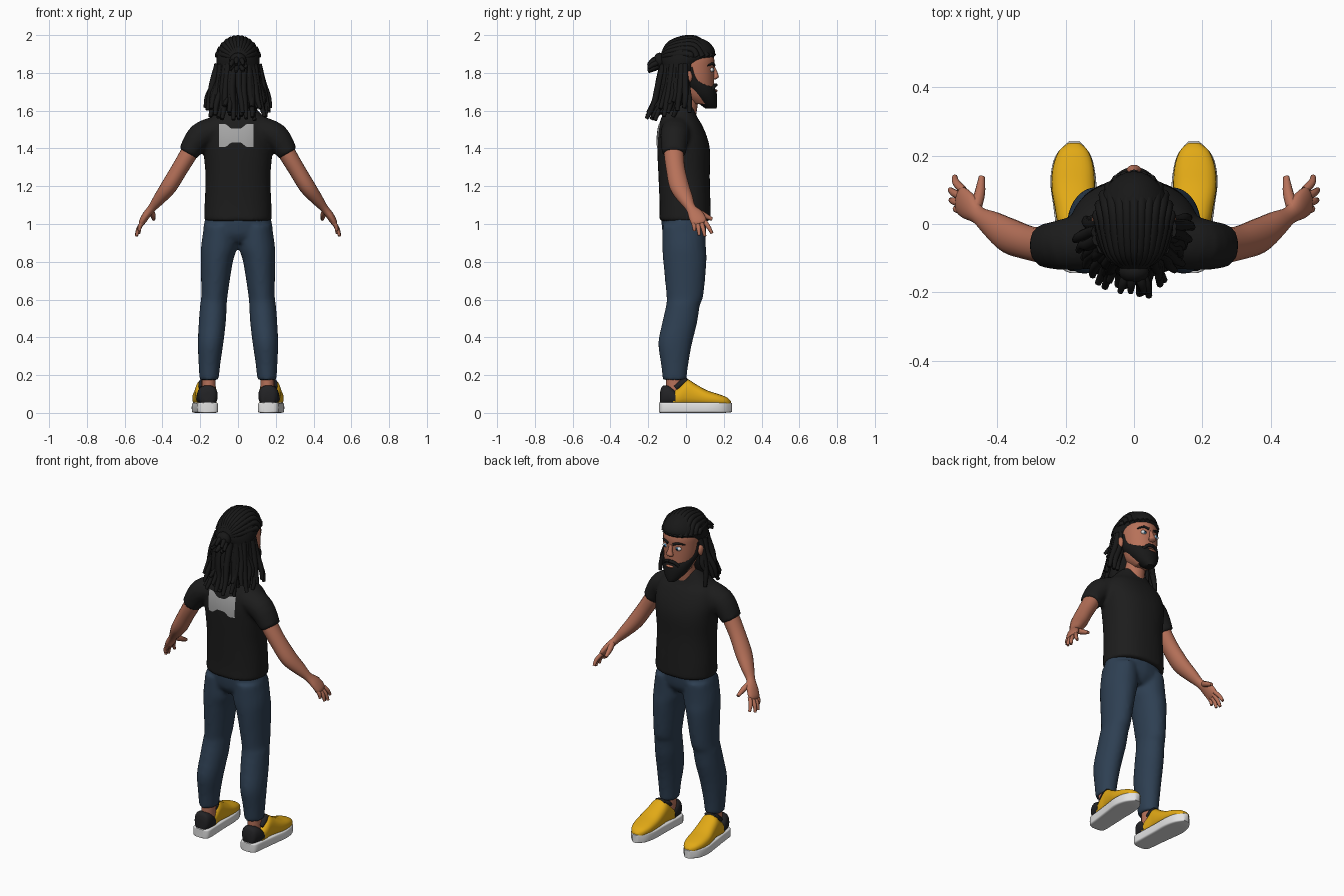
import bpy, bmesh, math, random
from mathutils import Vector, Matrix

random.seed(4)
old = bpy.data.objects.get("Cube")
if old:
    bpy.data.objects.remove(old)


def material(name, *rgb):
    m = bpy.data.materials.new(name)
    m.use_nodes = True
    m.diffuse_color = (*rgb, 1)
    m.node_tree.nodes["Principled BSDF"].inputs["Base Color"].default_value = (*rgb, 1)
    return m


SKIN = material("warm skin", .47, .165, .1)
HAIR = material("black hair", .009, .009, .009)
SHIRT = material("black cloth", .012, .012, .012)
DENIM = material("blue denim", .027, .05, .085)
YELLOW = material("yellow shoe", .76, .4, .008)
WHITE = material("white rubber", .75, .75, .75)
GREY = material("grey print", .4, .4, .4)
DARK = material("charcoal shoe", .016, .016, .018)
BLUE = material("blue iris", .06, .2, .38)

X, Y, Z = Vector((1, 0, 0)), Vector((0, 1, 0)), Vector((0, 0, 1))


def spline(pts, steps):
    """Smooth points of any dimension through the given ones."""
    p = [Vector(q) for q in pts]
    p = [p[0]] + p + [p[-1]]
    out = []
    for a, b, c, d in zip(p, p[1:], p[2:], p[3:]):
        for k in range(steps):
            t = k / steps
            out.append(b + (c - a) * t / 2 + (a * 2 - b * 5 + c * 4 - d) * t * t / 2
                       + (b * 3 - a - c * 3 + d) * t ** 3 / 2)
    return out + [p[-1]]


def tube(bm, pts, ref=X, fix=None, n=20, power=2, steps=4):
    """Sweep an oval along (x, y, z, radius along ref, other radius)."""
    path = spline(pts, steps)
    rings = []
    for i, q in enumerate(path):
        c = Vector(q[:3])
        t = fix or (Vector(path[min(i + 1, len(path) - 1)][:3])
                    - Vector(path[max(i - 1, 0)][:3])).normalized()
        u = (ref - t * ref.dot(t)).normalized()
        v = t.cross(u)
        ring = []
        for k in range(n):
            a = math.tau * k / n
            ca, sa = math.cos(a), math.sin(a)
            ca = math.copysign(abs(ca) ** (2 / power), ca)
            sa = math.copysign(abs(sa) ** (2 / power), sa)
            ring.append(bm.verts.new(c + u * q[3] * ca + v * q[4] * sa))
        rings.append(ring)
    for r, s in zip(rings, rings[1:]):
        for k in range(n):
            bm.faces.new((r[k], r[k - 1], s[k - 1], s[k]))
    bm.faces.new(rings[0])
    bm.faces.new(rings[-1])


def rope(bm, pts, r0, r1, n=8, steps=4, ref=X):
    """Round tube that tapers from r0 to r1."""
    m = len(pts) - 1
    radii = [r0 + (r1 - r0) * (i / m) ** 2 for i in range(m + 1)]
    tube(bm, [(*p, r, r) for p, r in zip(pts, radii)], ref, n=n, steps=steps)


def ball(bm, centre, radii):
    bmesh.ops.create_uvsphere(bm, u_segments=16, v_segments=10, radius=1,
                              matrix=Matrix.Translation(centre) @ Matrix.Diagonal((*radii, 1)))


def part(name, mat, build, side=1, melt=0):
    bm = bmesh.new()
    build(bm)
    bmesh.ops.scale(bm, vec=(side, 1, 1), verts=bm.verts)
    bmesh.ops.recalc_face_normals(bm, faces=bm.faces)
    me = bpy.data.meshes.new(name)
    bm.to_mesh(me)
    bm.free()
    me.materials.append(mat)
    me.shade_smooth()
    me.set_sharp_from_angle(angle=math.radians(50))
    ob = bpy.data.objects.new(name, me)
    bpy.context.collection.objects.link(ob)
    if melt:  # fuse overlapping volumes into one soft surface
        mod = ob.modifiers.new("Fuse", 'REMESH')
        mod.mode, mod.voxel_size, mod.use_smooth_shade = 'VOXEL', melt, True
        ob.modifiers.new("Soften", 'SMOOTH').iterations = 5
    return ob


def pair(name, mat, build):
    for side, label in ((1, "left"), (-1, "right")):
        part(f"{label}_{name}", mat, build, side)


def both(bm, pts, **kw):
    for s in (1, -1):
        tube(bm, [(s * p[0], *p[1:]) for p in pts], **kw)


# Clothes
def shirt(bm):
    tube(bm, [(0, -.005, 1.015, .178, .137), (0, -.005, 1.1, .177, .135), (0, -.01, 1.25, .172, .136),
              (0, -.012, 1.38, .183, .14), (0, -.02, 1.46, .19, .132), (0, -.03, 1.53, .175, .112),
              (0, -.035, 1.575, .13, .09), (0, -.03, 1.64, .068, .066)], fix=Z, n=32, power=2.3)
    both(bm, [(.1, -.045, 1.505, .085, .07), (.2, -.06, 1.465, .076, .07),
              (.265, -.064, 1.372, .064, .054)], ref=Y)


def jeans(bm):
    tube(bm, [(0, -.01, .9, .11, .08), (0, -.01, .95, .183, .113), (0, -.01, 1.04, .172, .122)], fix=Z)
    both(bm, [(.095, -.01, .99, .085, .115), (.1, -.01, .88, .096, .116), (.112, -.006, .8, .085, .115),
              (.125, -.006, .62, .07, .098), (.13, -.016, .57, .071, .09), (.136, -.033, .48, .072, .093),
              (.145, -.057, .37, .068, .09), (.151, -.06, .26, .058, .073),
              (.153, -.06, .175, .051, .063)], fix=Z)


shirt_ob = part("shirt", SHIRT, shirt, melt=.011)
part("jeans", DENIM, jeans, melt=.011)


def back_print(bm):
    cols = []
    for i in range(19):
        x = -.1 + .01 * i
        h = .036 + .025 * min(1, max(0, (abs(x + .01) - .025) / .03))
        cols.append([bm.verts.new((x, -.3, 1.468 + h * (k / 4 - 1))) for k in range(9)])
    for a, b in zip(cols, cols[1:]):
        for k in range(8):
            bm.faces.new((a[k], b[k], b[k + 1], a[k + 1]))


wrap = part("back_print", GREY, back_print).modifiers.new("Wrap", 'SHRINKWRAP')
wrap.target, wrap.wrap_method, wrap.wrap_mode = shirt_ob, 'PROJECT', 'ABOVE_SURFACE'
wrap.use_project_y, wrap.offset = True, .004


# Arms and hands
def arm(bm):
    tube(bm, [(.23, -.066, 1.43, .05, .045), (.262, -.064, 1.37, .052, .046), (.31, -.055, 1.29, .05, .044),
              (.365, -.035, 1.2, .052, .043), (.415, -.002, 1.135, .04, .033), (.455, .025, 1.085, .027, .022),
              (.483, .05, 1.05, .04, .021), (.505, .068, 1.015, .042, .018), (.512, .074, 1.0, .03, .012)], ref=Y)
    tips = [(.522, .045, .962), (.536, .07, .94), (.538, .1, .935), (.525, .138, .95)]
    for i, tip in enumerate(tips):
        base = Vector((.5, .038 + .02 * i, 1.015))
        mid = base.lerp(Vector(tip), .5) + Vector((.008, .002, 0))
        rope(bm, [base, mid, tip], .0125, .008)
    rope(bm, [(.465, .045, 1.075), (.452, .09, 1.05), (.446, .138, 1.025)], .018, .009)


pair("arm", SKIN, arm)
pair("ankle", SKIN, lambda bm: tube(bm, [(.155, -.06, .08, .037, .045), (.155, -.06, .22, .037, .045)], fix=Z))


# Shoes: cross-sections run from heel to toe
def shoe_shell(rows, bottom):
    return lambda bm: tube(bm, [(x, y, (top + bottom) / 2, w, (top - bottom) / 2) for x, y, top, w in rows],
                           fix=Y, n=24, power=2.5)


pair("shoe_sole", WHITE, lambda bm: tube(bm, [
    (.16, -.143, .028, .028, .026), (.16, -.125, .028, .053, .028), (.165, -.05, .028, .058, .028),
    (.173, .05, .028, .063, .028), (.178, .13, .028, .067, .028), (.178, .2, .028, .052, .028),
    (.175, .243, .028, .015, .024)], fix=Y, n=32, power=7))
pair("shoe_upper", YELLOW, shoe_shell([
    (.164, -.07, .11, .052), (.168, -.03, .145, .056), (.17, .005, .178, .056), (.173, .05, .153, .06),
    (.178, .11, .12, .064), (.178, .17, .1, .059), (.177, .215, .083, .042), (.175, .238, .062, .015)], .035))
pair("shoe_heel", DARK, shoe_shell([
    (.16, -.137, .11, .028), (.16, -.125, .142, .045), (.162, -.09, .143, .054), (.165, -.055, .115, .055)], .04))
pair("shoe_tongue", DARK, lambda bm: tube(bm, [
    (.165, -.055, .13, .042, .02), (.165, -.02, .158, .045, .02), (.168, .008, .175, .035, .012)]))


# Head
def head(bm):
    tube(bm, [(0, -.01, 1.55, .06, .06), (0, .015, 1.72, .058, .06)], fix=Z)
    tube(bm, [(0, .09, 1.635, .045, .055), (0, .062, 1.68, .075, .088), (0, .045, 1.75, .094, .104),
              (0, .04, 1.82, .1, .109), (0, .035, 1.88, .099, .113), (0, .03, 1.93, .08, .09),
              (0, .03, 1.96, .03, .04)], fix=Z, n=28)
    tube(bm, [(0, .142, 1.835, .01, .01), (0, .154, 1.8, .014, .014), (0, .157, 1.777, .022, .016),
              (0, .148, 1.765, .012, .008)], fix=Z)
    for s in (1, -1):
        ball(bm, (s * .11, .012, 1.78), (.014, .022, .034))
    ball(bm, (0, .157, 1.706), (.026, .011, .007))


part("head", SKIN, head)
pair("eye", WHITE, lambda bm: ball(bm, (.042, .135, 1.816), (.02, .012, .012)))
pair("iris", BLUE, lambda bm: ball(bm, (.041, .143, 1.816), (.009, .006, .01)))
pair("pupil", HAIR, lambda bm: ball(bm, (.041, .148, 1.816), (.004, .002, .005)))
pair("eyebrow", HAIR, lambda bm: rope(
    bm, [(.017, .149, 1.84), (.045, .14, 1.849), (.074, .114, 1.838)], .008, .004, ref=Z))


def beard(bm):
    tube(bm, [(0, .132, 1.612, .025, .03), (0, .115, 1.64, .052, .05), (0, .09, 1.68, .078, .074),
              (0, .07, 1.712, .09, .087), (0, .047, 1.74, .099, .085), (0, .035, 1.77, .104, .05),
              (0, .025, 1.83, .105, .03)], fix=Z, n=28)
    both(bm, [(0, .157, 1.736, .009, .011), (.025, .152, 1.733, .009, .01),
              (.045, .138, 1.712, .009, .01), (.052, .13, 1.69, .006, .006)], ref=Z + Y * .1, n=10)


part("beard", HAIR, beard)

# Hair: cap, swept-back strands, knot and hanging locks
part("hair_cap", HAIR, lambda bm: tube(bm, [
    (0, -.08, 1.6, .1, .06), (0, -.06, 1.68, .12, .075), (0, -.045, 1.75, .115, .075),
    (0, -.035, 1.82, .112, .092), (0, -.012, 1.862, .114, .125), (0, .008, 1.89, .112, .143),
    (0, .015, 1.93, .098, .133), (0, .015, 1.97, .066, .095), (0, .018, 1.992, .02, .03)], fix=Z, n=32))


def swept_strands(bm):
    for i in range(13):
        t = math.radians(-84 + 14 * i)
        s, c = math.sin(t), math.cos(t)
        dirs = [(s, c, .12), (.8 * s, .3 * c, .9 * c + .1), (.55 * s, -.6, .6 * c + .1), (.1 * s, -1, .05)]
        pts = []
        for d in dirs:
            d = Vector(d).normalized()
            pts.append((.106 * d.x, .01 + .138 * d.y, 1.872 + .114 * d.z))
        rope(bm, pts, .017, .013, steps=6)


def hair_knot(bm):
    ball(bm, (0, -.14, 1.865), (.045, .032, .042))
    for i in range(7):
        a = math.tau * i / 7
        x, z = math.cos(a), math.sin(a)
        rope(bm, [(.02 * x, -.14, 1.855 + .02 * z), (.035 * x, -.172, 1.845 + .025 * z),
                  (.045 * x, -.2, 1.825 + .02 * z)], .015, .008)


def locks(bm):
    for layer in range(2):
        for i in range(23):
            a = math.radians(-108 + 216 * i / 22 + random.uniform(-4, 4))
            s, c = math.sin(a), math.cos(a)
            tip = 1.535 + .035 * abs(s) + random.uniform(-.01, .05) + .03 * layer
            grow = random.uniform(.92, 1.08) - .16 * layer
            pts = []
            for rx, ry, y0, f in ((.102, .09, -.025, 0), (.122, .105, -.03, .4),
                                  (.148, .125, -.035, .75), (.16, .155, -.045, 1)):
                wob = random.uniform(-.009, .009) * (f > 0)
                pts.append((rx * s * grow + wob, y0 - ry * c * grow + wob, 1.845 + (tip - 1.845) * f))
            rope(bm, pts, .019, .01)


part("swept_strands", HAIR, swept_strands)
part("hair_knot", HAIR, hair_knot)
part("hanging_locks", HAIR, locks)
